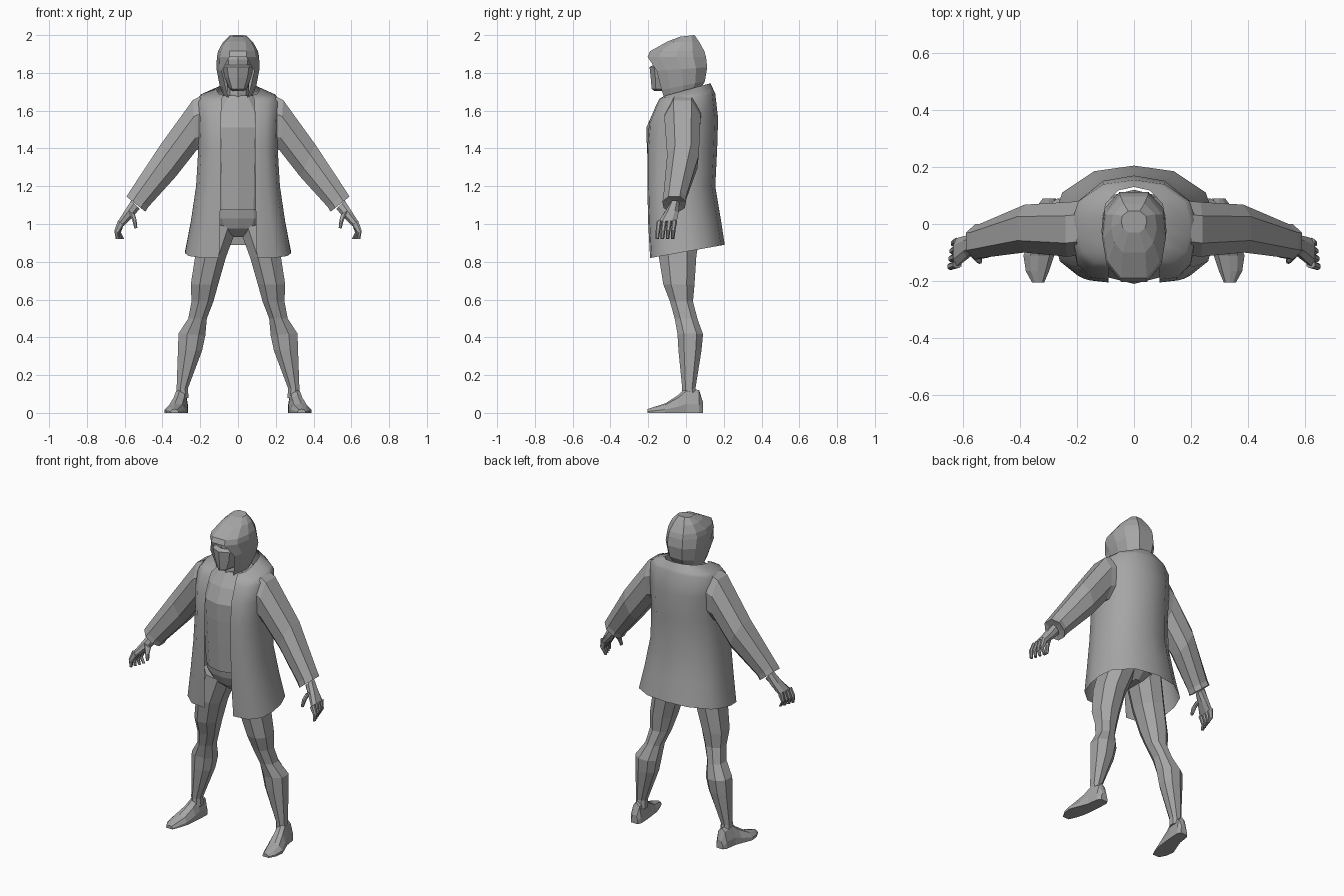
import bpy, bmesh, math

cloth = bpy.data.materials.new("grey")
cloth.diffuse_color = (0.38, 0.38, 0.38, 1)


def make(name, rings, closed=True, caps=(True, True), front_from=None, mirror=False, smooth=False):
    """Skin a list of equal rings; open rings may be closed from a given row up."""
    bm = bmesh.new()
    vs = [[bm.verts.new(p) for p in r] for r in rings]
    n = len(rings[0])
    for k in range(len(rings) - 1):
        full = closed or (front_from is not None and k >= front_from)
        for i in range(n if full else n - 1):
            j = (i + 1) % n
            bm.faces.new((vs[k][i], vs[k][j], vs[k + 1][j], vs[k + 1][i]))
    if caps[0]:
        bm.faces.new(vs[0])
    if caps[1]:
        bm.faces.new(vs[-1])
    bmesh.ops.recalc_face_normals(bm, faces=bm.faces)
    me = bpy.data.meshes.new(name)
    bm.to_mesh(me)
    bm.free()
    me.materials.append(cloth)
    for p in me.polygons:
        p.use_smooth = smooth
    ob = bpy.data.objects.new(name, me)
    bpy.context.collection.objects.link(ob)
    if mirror:
        ob.modifiers.new("Mirror", 'MIRROR').use_mirror_merge = False
    return ob


OCT = [(1, -.5), (1, .5), (.35, 1), (-.5, .9), (-1, .4), (-1, -.4), (-.5, -.9), (.35, -1)]


def limb(name, rows):
    """Eight-sided limb; each row is outer x,z, inner x,z, front y, back y."""
    rings = []
    for x0, z0, x1, z1, y0, y1 in rows:
        rings.append([((x0 + x1) / 2 + u * (x0 - x1) / 2, (y0 + y1) / 2 + v * (y1 - y0) / 2,
                       (z0 + z1) / 2 + u * (z0 - z1) / 2) for u, v in OCT])
    return make(name, rings, mirror=True)


def body(name, rows, n=12, **kw):
    """Horizontal rounded rings; each row is z, half width, front y, back y."""
    rings = []
    for z, hw, f, b in rows:
        ts = [2 * math.pi * i / n for i in range(n)]
        rings.append([(hw * math.sin(t), (f + b) / 2 - (b - f) / 2 * math.cos(t), z) for t in ts])
    return make(name, rings, **kw)


def shell(name, cols, rows, **kw):
    """Open-fronted garment; row is front z, back z, half width, front y, back y, opening."""
    rings = []
    for zf, zb, hw, f, b, gap in rows:
        half = [(gap, f, zf)] + [(hw * a, f + (b - f) * c, zf + (zb - zf) * c) for a, c in cols]
        rings.append(half + [(-x, y, z) for x, y, z in reversed(half) if x > 1e-6])
    return make(name, rings, closed=False, **kw)


# Long open coat
shell("coat", [(.7, .02), (.93, .15), (1, .35), (1, .55), (.9, .76), (.5, .95), (0, 1)], [
    (.82, .89, .28, -.19, .205, .10),
    (1.0, 1.02, .25, -.20, .185, .095),
    (1.2, 1.2, .222, -.205, .155, .092),
    (1.4, 1.4, .21, -.205, .165, .09),
    (1.54, 1.56, .215, -.195, .17, .09),
    (1.63, 1.69, .217, -.158, .155, .088),
    (1.665, 1.705, .195, -.14, .148, .085),
    (1.68, 1.745, .11, -.11, .13, .075)], caps=(False, False), smooth=True)

# Shirt, hips and neck
body("shirt", [(1.075, .165, -.185, .10), (1.25, .17, -.197, .10), (1.40, .175, -.207, .11),
               (1.51, .18, -.21, .12), (1.60, .17, -.17, .11), (1.68, .10, -.115, .08)])
body("hips", [(.93, .035, -.09, .04), (.975, .14, -.14, .09), (1.03, .17, -.165, .10),
              (1.08, .165, -.175, .095)])
body("neck", [(1.62, .075, -.12, .07), (1.69, .06, -.12, .06), (1.78, .055, -.10, .05)], n=8)

# Sleeves
limb("sleeve", [(.20, 1.675, .19, 1.40, -.11, .08), (.24, 1.655, .22, 1.39, -.115, .077),
                (.41, 1.42, .33, 1.25, -.10, .068), (.575, 1.17, .475, 1.09, -.12, 0),
                (.59, 1.145, .49, 1.065, -.125, 0), (.56, 1.13, .51, 1.085, -.10, -.03)])

# Hands with fingers and thumb
limb("palm", [(.565, 1.125, .52, 1.08, -.085, -.035), (.60, 1.07, .56, 1.035, -.115, -.04),
              (.635, 1.015, .605, .99, -.15, -.05)])
for i in range(4):
    y = -.155 + .027 * i
    limb("finger", [(.635, 1.02, .605, .995, y, y + .026),
                    (.655 - .004 * i, .965, .632 - .004 * i, .955, y - .006, y + .018),
                    (.648 - .01 * i, .922, .632 - .01 * i, .92, y - .006, y + .012)])
limb("thumb", [(.58, 1.07, .545, 1.05, -.115, -.075), (.56, 1.02, .537, 1.02, -.135, -.105),
               (.548, .975, .533, .98, -.14, -.12)])

# Legs
limb("leg", [(.18, 1.02, .01, .97, -.14, .085), (.225, .84, .065, .82, -.145, .055),
             (.25, .68, .105, .68, -.12, .045), (.246, .59, .13, .59, -.085, .037),
             (.263, .50, .165, .50, -.06, .06), (.315, .42, .173, .41, -.045, .09),
             (.318, .33, .19, .33, -.04, .082), (.325, .13, .265, .13, -.02, .05),
             (.325, .08, .262, .08, -.02, .06)])

# Shoes, lofted from heel to toe
shoe = []
for y, xl, xr, h in [(.09, .275, .32, .055), (.07, .265, .335, .12), (.0, .268, .345, .135),
                     (-.04, .272, .36, .095), (-.11, .28, .388, .05), (-.165, .298, .38, .033),
                     (-.205, .315, .358, .02)]:
    w = xr - xl
    shoe.append([(xl, y, 0), (xr, y, 0), (xr, y, h * .35), (xr - w * .22, y, h * .85),
                 (xl + w * .5, y, h), (xl + w * .15, y, h * .85), (xl, y, h * .35)])
make("shoe", shoe, mirror=True)

# Face with a cloth covering below the eyes
body("face", [(1.72, .055, -.15, .04), (1.80, .08, -.16, .05), (1.87, .085, -.165, .05),
              (1.93, .06, -.13, .04)], n=10)
body("face_cover", [(1.705, .03, -.168, -.04), (1.715, .045, -.182, -.03), (1.775, .07, -.187, -.02),
                    (1.832, .082, -.193, -.02), (1.842, .075, -.17, -.02)], n=8)

# Faceted hood, open below the brim
shell("hood", [(.86, .2), (1, .5), (.92, .78), (.45, 1)], [
    (1.655, 1.705, .078, -.11, .07, .045),
    (1.71, 1.755, .097, -.13, .10, .062),
    (1.81, 1.83, .114, -.155, .112, .086),
    (1.885, 1.885, .112, -.203, .106, .045),
    (1.915, 1.915, .106, -.19, .097, .045),
    (1.965, 1.96, .08, -.10, .072, .04),
    (1.992, 2.0, .045, -.03, .045, .02)], caps=(False, True), front_from=3)
